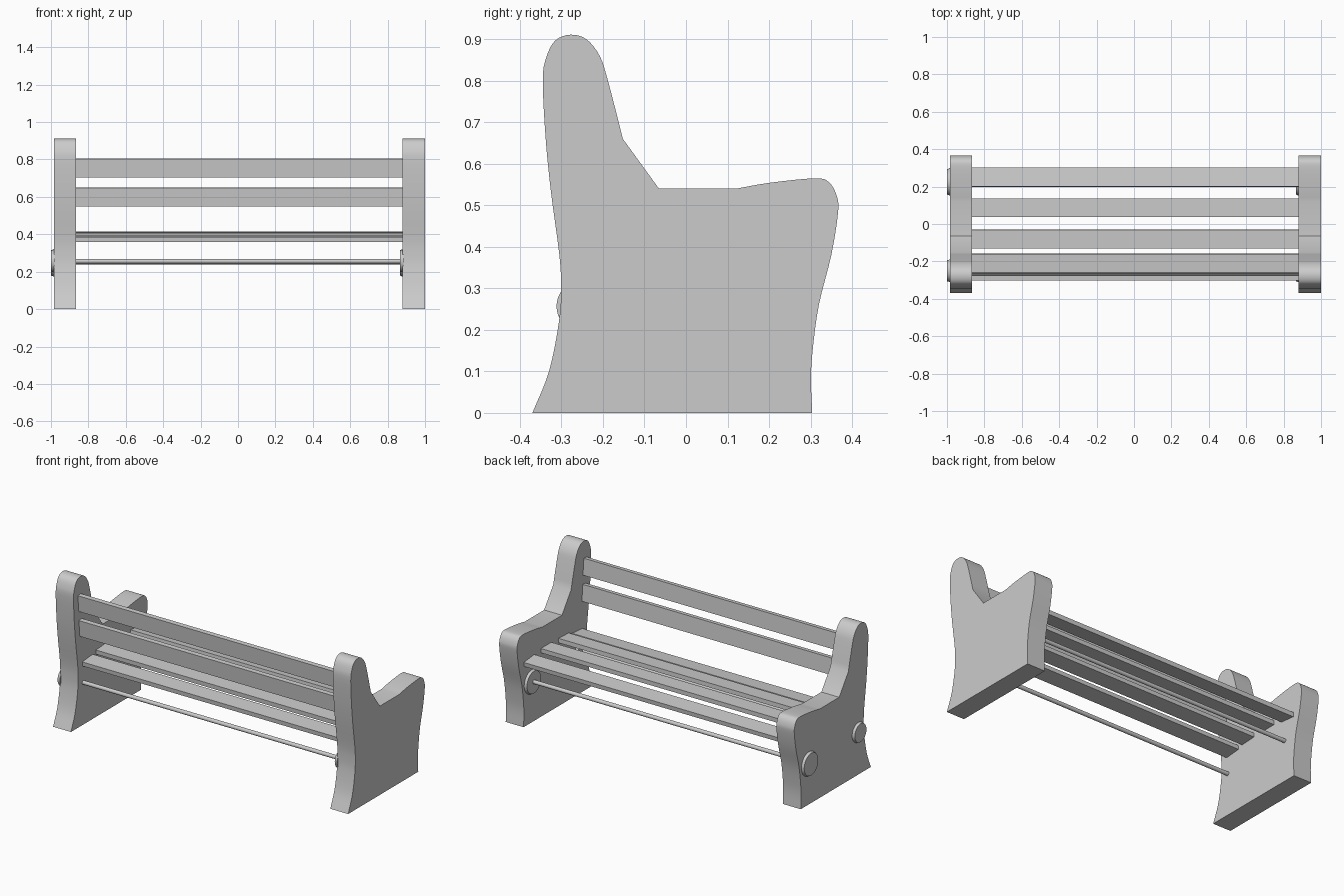
import bpy, bmesh, math
from mathutils import Vector, Matrix

cube = bpy.data.objects.get("Cube")
if cube:
    bpy.data.objects.remove(cube, do_unlink=True)

grey = bpy.data.materials.new("plain grey")
grey.use_nodes = True
colour = (0.6, 0.6, 0.6, 1)
grey.diffuse_color = colour
grey.node_tree.nodes["Principled BSDF"].inputs["Base Color"].default_value = colour


def finish(name, bm, smooth=False):
    """Turn a bmesh into a named object."""
    bmesh.ops.recalc_face_normals(bm, faces=bm.faces)
    mesh = bpy.data.meshes.new(name)
    bm.to_mesh(mesh)
    bm.free()
    mesh.materials.append(grey)
    ob = bpy.data.objects.new(name, mesh)
    bpy.context.collection.objects.link(ob)
    if smooth:
        bpy.ops.object.select_all(action='DESELECT')
        ob.select_set(True)
        bpy.context.view_layer.objects.active = ob
        bpy.ops.object.shade_smooth_by_angle(angle=math.radians(25))
    return ob


def spline(points, steps=4):
    """Smooth curve through the points, without the last one."""
    pts = [Vector(p) for p in points]
    pts = [2 * pts[0] - pts[1]] + pts + [2 * pts[-1] - pts[-2]]
    out = []
    for a, b, c, d in zip(pts, pts[1:], pts[2:], pts[3:]):
        for i in range(steps):
            t = i / steps
            out.append(0.5 * (2 * b + (c - a) * t + (2 * a - 5 * b + 4 * c - d) * t ** 2
                              + (3 * b - a - 3 * c + d) * t ** 3))
    return out


def slat(name, y, z, width, thick, tilt):
    bm = bmesh.new()
    bmesh.ops.create_cube(bm, size=1)
    bmesh.ops.scale(bm, vec=(1.76, width, thick), verts=bm.verts)
    bmesh.ops.rotate(bm, matrix=Matrix.Rotation(math.radians(tilt), 3, 'X'), verts=bm.verts)
    bmesh.ops.translate(bm, vec=(0.0075, y, z), verts=bm.verts)
    return finish(name, bm)


def cylinder(name, x0, x1, y, z, r0, r1, sides):
    bm = bmesh.new()
    bmesh.ops.create_cone(bm, cap_ends=True, segments=sides, radius1=r0, radius2=r1, depth=x1 - x0)
    bmesh.ops.rotate(bm, matrix=Matrix.Rotation(math.pi / 2, 3, 'Y'), verts=bm.verts)
    bmesh.ops.translate(bm, vec=((x0 + x1) / 2, y, z), verts=bm.verts)
    return finish(name, bm, True)


# End panels: one side profile, pushed out along x
back = [(-.37, 0), (-.33, .1), (-.306, .22), (-.301, .3), (-.305, .38), (-.325, .53),
        (-.338, .66), (-.345, .8), (-.337, .855), (-.315, .897), (-.278, .911),
        (-.24, .9), (-.208, .86), (-.188, .8), (-.152, .66)]
arm = [(.12, .54), (.2, .554), (.31, .565), (.345, .555), (.364, .52), (.366, .48),
       (.35, .38), (.32, .26), (.305, .15), (.301, .08), (.304, 0)]
profile = spline(back) + [Vector(back[-1]), Vector((-.065, .54))] + spline(arm) + [Vector(arm[-1])]
for side, x in (("right", -.985), ("left", .88)):
    bm = bmesh.new()
    face = bm.faces.new([bm.verts.new((x, p.x, p.y)) for p in profile])
    grown = bmesh.ops.extrude_face_region(bm, geom=[face])["geom"]
    bmesh.ops.translate(bm, vec=(.12, 0, 0), verts=[v for v in grown if isinstance(v, bmesh.types.BMVert)])
    finish(side + "_end_panel", bm, True)
    # Round washers on the same face of each panel
    for place, y, z, r in (("rear", .225, .247, .075), ("front", -.25, .257, .062)):
        cylinder(f"{side}_{place}_washer", x - .015, x + .005, y, z, r * .9, r, 32)

# Seat slats
for i, (y, z, tilt) in enumerate([(.25, .385, -6), (.0875, .402, 0), (-.08, .397, 3), (-.21, .376, 5)]):
    slat(f"seat_slat_{i + 1}", y, z, .1, .026, tilt)

# Backrest slats
for name, y, z in (("upper_back_slat", -.285, .755), ("lower_back_slat", -.275, .6)):
    slat(name, y, z, .028, .1, 5)

# Stretcher rods
for name, y, z in (("rear_rod", .225, .25), ("front_rod", -.25, .256)):
    cylinder(name, -.88, .875, y, z, .012, .012, 16)
